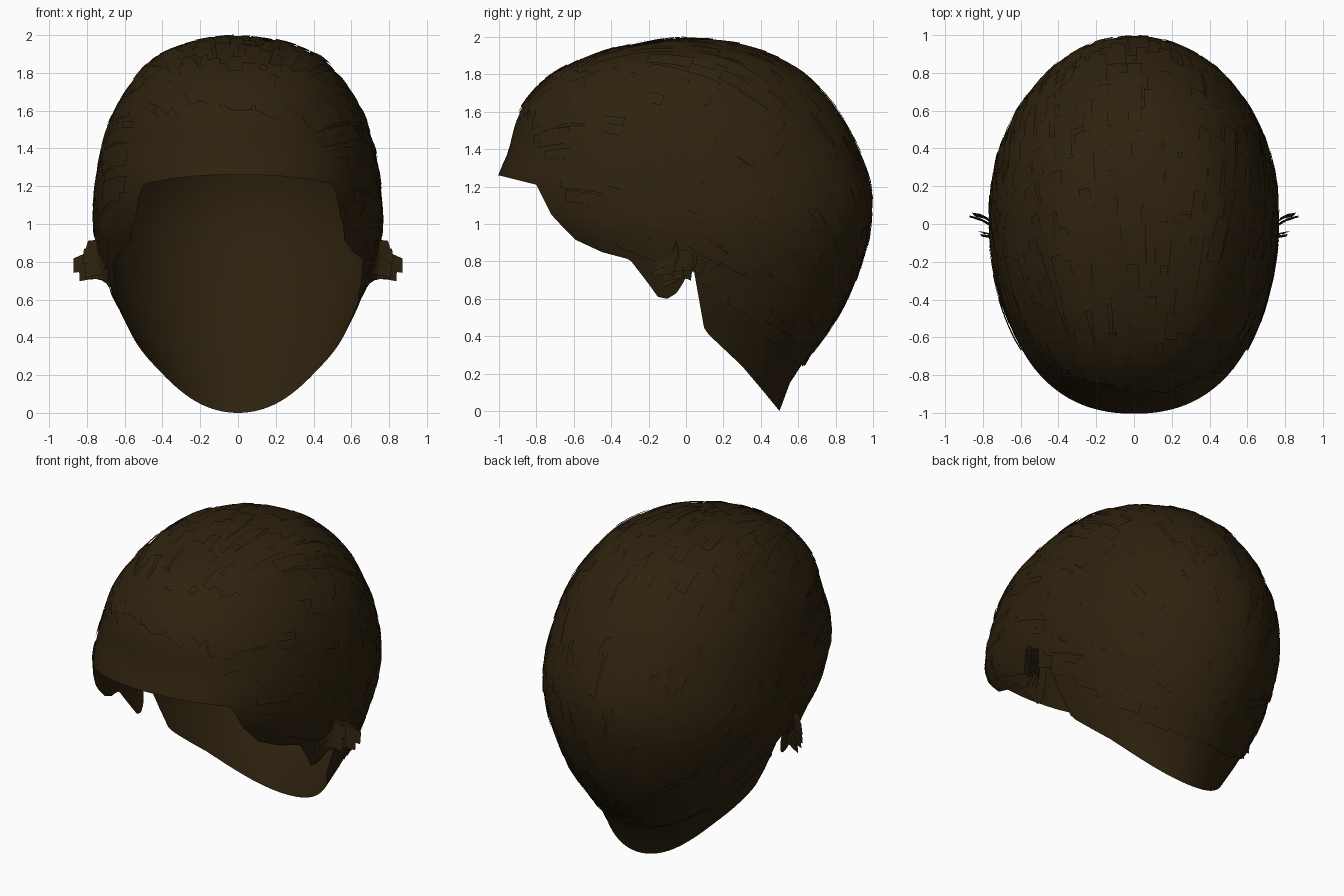
import bpy, bmesh, math, random
from mathutils import Vector
from mathutils.bvhtree import BVHTree

if "Cube" in bpy.data.objects:
    bpy.data.objects.remove(bpy.data.objects["Cube"])

random.seed(4)
hair = bpy.data.materials.new("dark brown hair")
hair.diffuse_color = (0.027, 0.016, 0.0045, 1)
hair.use_nodes = True
hair.node_tree.nodes["Principled BSDF"].inputs["Base Color"].default_value = hair.diffuse_color

# Horizontal sections of the cap: height, half width, front y, back y, y of widest point
SECTIONS = [(2.0, 0, 0, 0, 0), (1.98, .20, -.21, .23, 0), (1.9, .42, -.52, .48, 0),
            (1.8, .52, -.72, .64, 0), (1.6, .65, -.89, .81, 0), (1.4, .715, -.95, .915, 0),
            (1.2, .745, -1.015, .98, .03), (1.0, .755, -.93, .98, .05), (.8, .715, -.72, .93, .06),
            (.6, .65, -.65, .85, .08), (.4, .555, -.55, .73, .1), (.2, .45, -.45, .58, .1),
            (0, .38, -.4, .5, .1)]
TOP = 1.986
# Lower hairline: y, z
HAIRLINE = [(-1.0, 1.26), (-.8, 1.21), (-.72, 1.05), (-.6, .92), (-.45, .85), (-.3, .81),
            (-.2, .68), (-.15, .61), (-.1, .6), (-.05, .63), (0, .71), (.015, .79), (.045, .79),
            (.05, .59), (.065, .49), (.12, .41), (.3, .24), (.41, .11), (.5, 0)]


def hairline(y):
    if y <= HAIRLINE[0][0]:
        return HAIRLINE[0][1]
    for (a, za), (b, zb) in zip(HAIRLINE, HAIRLINE[1:]):
        if y <= b:
            return za + (zb - za) * (y - a) / (b - a)
    return 0.0


KEYS = [math.sqrt((2 - s[0]) / 2) for s in SECTIONS]


def section(u):
    """Smooth interpolation of the section table."""
    i = 0
    while i < len(KEYS) - 2 and u > KEYS[i + 1]:
        i += 1
    h = KEYS[i + 1] - KEYS[i]
    t = min(max((u - KEYS[i]) / h, 0), 1)

    def slope(k, c):
        a, b = max(k - 1, 0), min(k + 1, len(KEYS) - 1)
        return (SECTIONS[b][c] - SECTIONS[a][c]) / (KEYS[b] - KEYS[a])
    return [SECTIONS[i][c] * (2*t**3 - 3*t*t + 1) + slope(i, c) * h * (t**3 - 2*t*t + t)
            + SECTIONS[i+1][c] * (3*t*t - 2*t**3) + slope(i+1, c) * h * (t**3 - t*t)
            for c in range(1, 5)]


def surface(ang, u):
    w, front, back, mid = section(u)
    c, s = math.cos(ang), math.sin(ang)
    p = 2 / 2.25 if s < 0 else 1.0
    x = w * math.copysign(abs(c) ** p, c)
    y = mid + (back - mid) * s if s >= 0 else mid - (mid - front) * abs(s) ** p
    return Vector((x, y, TOP * (1 - u * u)))


def finish(bm, name, angle=40):
    me = bpy.data.meshes.new(name)
    bm.to_mesh(me)
    bm.free()
    ob = bpy.data.objects.new(name, me)
    bpy.context.collection.objects.link(ob)
    me.materials.append(hair)
    bpy.ops.object.select_all(action='DESELECT')
    ob.select_set(True)
    bpy.context.view_layer.objects.active = ob
    bpy.ops.object.shade_smooth_by_angle(angle=math.radians(angle))
    return ob


# Cap shell: columns run from the crown down to the hairline
COLS, ROWS = 300, 26
bm = bmesh.new()
crown = bm.verts.new((0, 0, TOP))
columns = []
for k in range(COLS):
    ang = 2 * math.pi * k / COLS
    u, step = .3, .004
    while step > 1e-5 and u < 1:
        p = surface(ang, u + step)
        if p.z < hairline(p.y):
            step /= 2
        else:
            u += step
    u = min(u, 1)
    columns.append([bm.verts.new(surface(ang, u * (j + 1) / ROWS)) for j in range(ROWS)])
for k in range(COLS):
    a, b = columns[k], columns[(k + 1) % COLS]
    bm.faces.new((crown, a[0], b[0]))
    for j in range(ROWS - 1):
        bm.faces.new((a[j], a[j+1], b[j+1], b[j]))
bmesh.ops.recalc_face_normals(bm, faces=bm.faces)
tree = BVHTree.FromBMesh(bm)
finish(bm, "hair_cap", 60)

CENTRE = Vector((0, .05, 1.05))


def snap(p):
    co, n, _, _ = tree.find_nearest(p)
    return co, (n if n.dot(co - CENTRE) > 0 else -n)


def covered(p):
    """True where locks lie; the forehead band, temples and nape stay plain."""
    if p.y < -.9 + (1.58 - p.z) * .6 and p.z < 1.58:
        return False
    if p.z < .72 - .76 * p.y and p.y > -.05:
        return False
    return p.z > hairline(p.y) + .08 and p.z > .24


def flow(p, n):
    d = Vector((0, 1, min(max(-.5 - .62 * p.y, -1.1), .3)))
    return (d - n * d.dot(n)).normalized()


# Overlapping flat locks combed from the forehead to the nape
bm = bmesh.new()


def add_lock(p, width, length, root, tip):
    step, rails = length / 6, []
    for i in range(7):
        p, n = snap(p)
        if not covered(p):
            break
        f = flow(p, n)
        side = n.cross(f) * width / 2
        row = []
        for q in (p - side, p, p + side):
            co, m = snap(q)
            row.append(bm.verts.new(co + m * (root + (tip - root) * i / 6)))
        rails.append(row)
        p = p + f * step
    for r, s in zip(rails, rails[1:]):
        for j in range(2):
            bm.faces.new((r[j], r[j+1], s[j+1], s[j]))


rand = random.uniform
made = 0
while made < 1250:
    d = Vector([random.gauss(0, 1) for _ in range(3)]).normalized()
    hit = tree.ray_cast(CENTRE, d)[0]
    if hit is not None and covered(hit):
        made += 1
        add_lock(hit, rand(.04, .09), rand(.2, .4), rand(.001, .011), rand(.006, .018))
# Row of lock roots along the top of the forehead band
for i in range(44):
    x = -.56 + 1.12 * i / 43
    hit = tree.ray_cast(Vector((x, 0, rand(1.585, 1.66))), Vector((0, -1, 0)))[0]
    if hit is not None:
        add_lock(hit, rand(.04, .08), rand(.2, .4), rand(.008, .018), rand(.008, .018))
bmesh.ops.delete(bm, geom=[v for v in bm.verts if not v.link_faces], context='VERTS')
finish(bm, "hair_locks", 30)

# Ragged tufts flicking outward in front of each ear: root, tip, width
TUFTS = [((.70, -.14, .85), (.80, -.05, .89), .08), ((.71, -.10, .80), (.87, .04, .78), .14),
         ((.69, -.12, .75), (.84, .03, .73), .12), ((.70, -.16, .82), (.82, -.04, .83), .14),
         ((.67, -.12, .71), (.80, -.01, .74), .10), ((.72, -.07, .85), (.85, .05, .77), .12),
         ((.69, -.17, .78), (.81, -.06, .75), .13)]
for sign, label in ((1, "right"), (-1, "left")):
    bm = bmesh.new()
    for root, end, width in TUFTS:
        a, b = Vector(root), Vector(end)
        side = (b - a).cross(Vector((.6, -.8, .1))).normalized() * width / 2
        rows = []
        for i in range(5):
            t = i / 4
            c = a.lerp(b, t) + Vector((-.02, .03, .015)) * math.sin(math.pi * t)
            pts = [c + side * e * (1 - .45 * t) for e in (-1, 1)]
            rows.append([bm.verts.new((q.x * sign, q.y, q.z)) for q in pts])
        for r, s in zip(rows, rows[1:]):
            bm.faces.new((r[0], r[1], s[1], s[0]))
    finish(bm, "ear_tuft_" + label)
